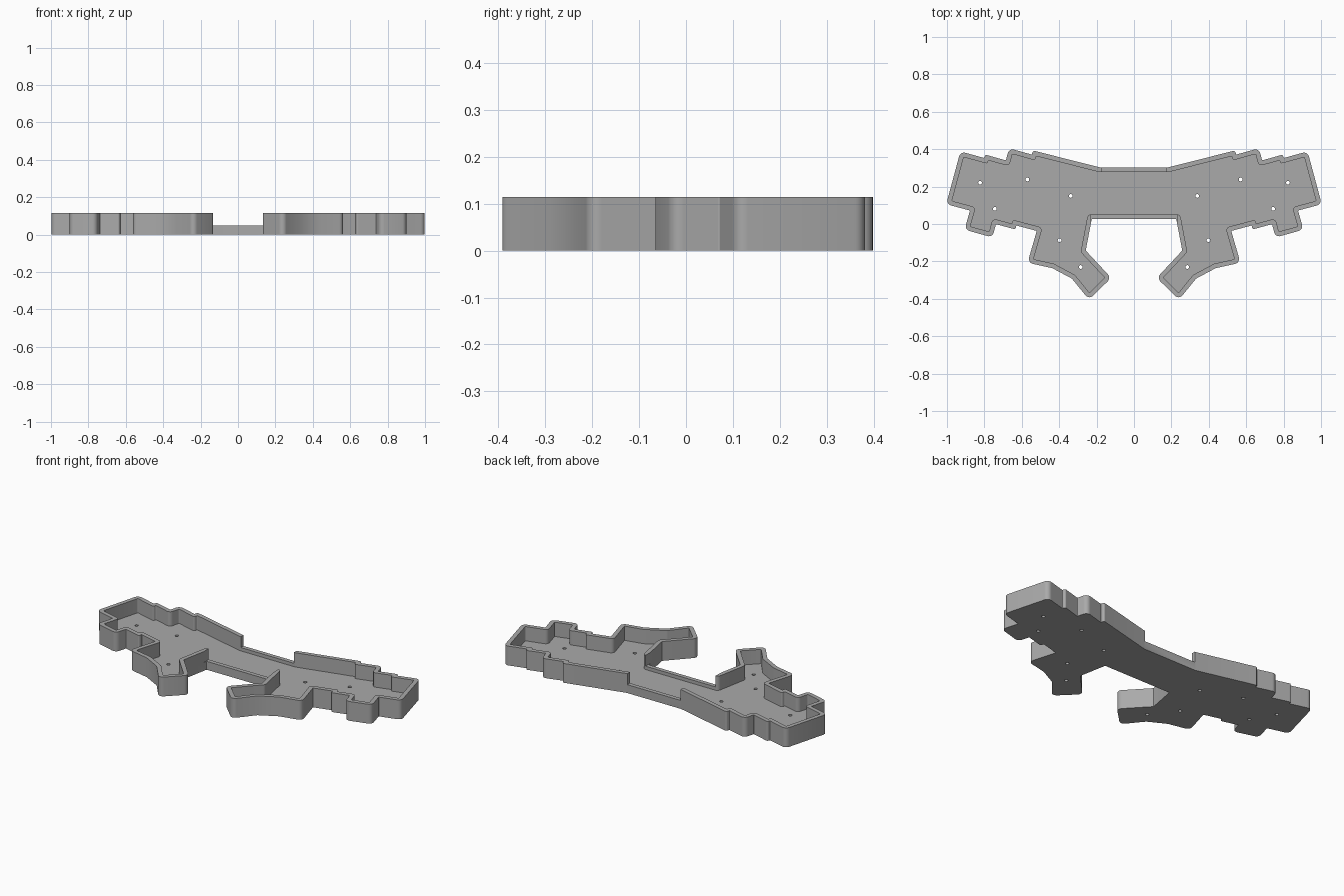
import bpy, bmesh, math
from mathutils import Vector

if "Cube" in bpy.data.objects:
    bpy.data.objects.remove(bpy.data.objects["Cube"], do_unlink=True)

HEIGHT, FLOOR, RIM, WALL = 0.115, 0.03, 0.05, 0.025

grey = bpy.data.materials.new("mid grey")
grey.use_nodes = True
grey.diffuse_color = (0.4, 0.4, 0.4, 1)
grey.node_tree.nodes["Principled BSDF"].inputs["Base Color"].default_value = grey.diffuse_color

# Left half of the outline, clockwise from the back centre
half = [(.18, .302), (.54, .393), (.546, .371), (.668, .405), (.685, .34),
        (.795, .371), (.801, .353), (.928, .388), (1.004, .106), (.877, .072),
        (.906, -.03), (.757, -.072), (.738, -.001), (.634, -.029), (.629, -.008),
        (.52, -.037), (.569, -.207), (.437, -.236), (.332, -.292), (.24, -.405),
        (.122, -.288), (.258, -.142), (.226, .027)]
outline = [Vector(p) for p in half + [(-x, y) for x, y in reversed(half)]]


def neighbours(pts, i):
    a, p, b = pts[i - 1], pts[i], pts[(i + 1) % len(pts)]
    return p, (p - a).normalized(), (b - p).normalized(), (p - a).length, (b - p).length


def inset(pts, t):
    """Move every edge of a clockwise outline inwards by t."""
    out = []
    for i in range(len(pts)):
        p, d, e, _, _ = neighbours(pts, i)
        n, m = Vector((d.y, -d.x)), Vector((e.y, -e.x))
        out.append(p + (n + m) * t / (1 + n.dot(m)))
    return out


def rounded(pts, convex, concave, steps=6):
    """Replace corners with arcs of the given radii."""
    out = []
    for i in range(len(pts)):
        p, d, e, la, lb = neighbours(pts, i)
        turn = d.x * e.y - d.y * e.x
        angle = math.acos(max(-1, min(1, d.dot(e))))
        cut = min((convex if turn < 0 else concave) * math.tan(angle / 2), la * .45, lb * .45)
        if cut < .001:
            out.append(p)
            continue
        r = cut / math.tan(angle / 2)
        s = 1 if turn > 0 else -1
        start = p - d * cut
        centre = start + Vector((-d.y, d.x)) * r * s
        arm = start - centre
        for k in range(steps + 1):
            a = s * angle * k / steps
            out.append(centre + Vector((arm.x * math.cos(a) - arm.y * math.sin(a),
                                        arm.x * math.sin(a) + arm.y * math.cos(a))))
    return out


def prism(name, pts, z0, z1):
    bm = bmesh.new()
    face = bm.faces.new([bm.verts.new((p[0], p[1], z0)) for p in pts])
    top = bmesh.ops.extrude_face_region(bm, geom=[face])["geom"]
    bmesh.ops.translate(bm, vec=(0, 0, z1 - z0),
                        verts=[g for g in top if isinstance(g, bmesh.types.BMVert)])
    bmesh.ops.recalc_face_normals(bm, faces=bm.faces)
    mesh = bpy.data.meshes.new(name)
    bm.to_mesh(mesh)
    bm.free()
    mesh.materials.append(grey)
    obj = bpy.data.objects.new(name, mesh)
    bpy.context.collection.objects.link(obj)
    return obj


def box(name, x, y0, y1, z0, z1):
    return prism(name, [(-x, y0), (x, y0), (x, y1), (-x, y1)], z0, z1)


# Solid body, then everything removed from it
tray = prism("keyboard_tray", rounded(outline, .027, .004), 0, HEIGHT)
cutters = [
    prism("cavity_cutter", rounded(inset(outline, WALL), .005, .022), FLOOR, HEIGHT + .1),
    box("back_rim_cutter", .175, .2, .4, RIM, HEIGHT + .1),
    box("front_rim_cutter", .23, -.02, .1, RIM, HEIGHT + .1),
]

# Screw holes through the floor
holes = [(.823, .22), (.57, .238), (.338, .15), (.744, .081), (.398, -.087), (.285, -.23)]
for x, y in holes:
    for side in (1, -1):
        ring = [(side * x + .01 * math.cos(k * math.tau / 16), y + .01 * math.sin(k * math.tau / 16))
                for k in range(16)]
        cutters.append(prism("hole_cutter", ring, -.1, FLOOR + .02))

for cutter in cutters:
    mod = tray.modifiers.new(cutter.name, "BOOLEAN")
    mod.operation, mod.solver, mod.object = "DIFFERENCE", "EXACT", cutter
    cutter.hide_render = True

# Bake the cuts and drop the cutters
bpy.context.view_layer.update()
baked = bpy.data.meshes.new_from_object(tray.evaluated_get(bpy.context.evaluated_depsgraph_get()))
tray.modifiers.clear()
tray.data = baked
for cutter in cutters:
    bpy.data.objects.remove(cutter, do_unlink=True)

bpy.ops.object.select_all(action="DESELECT")
tray.select_set(True)
bpy.context.view_layer.objects.active = tray
bpy.ops.object.shade_smooth_by_angle(angle=math.radians(25))
